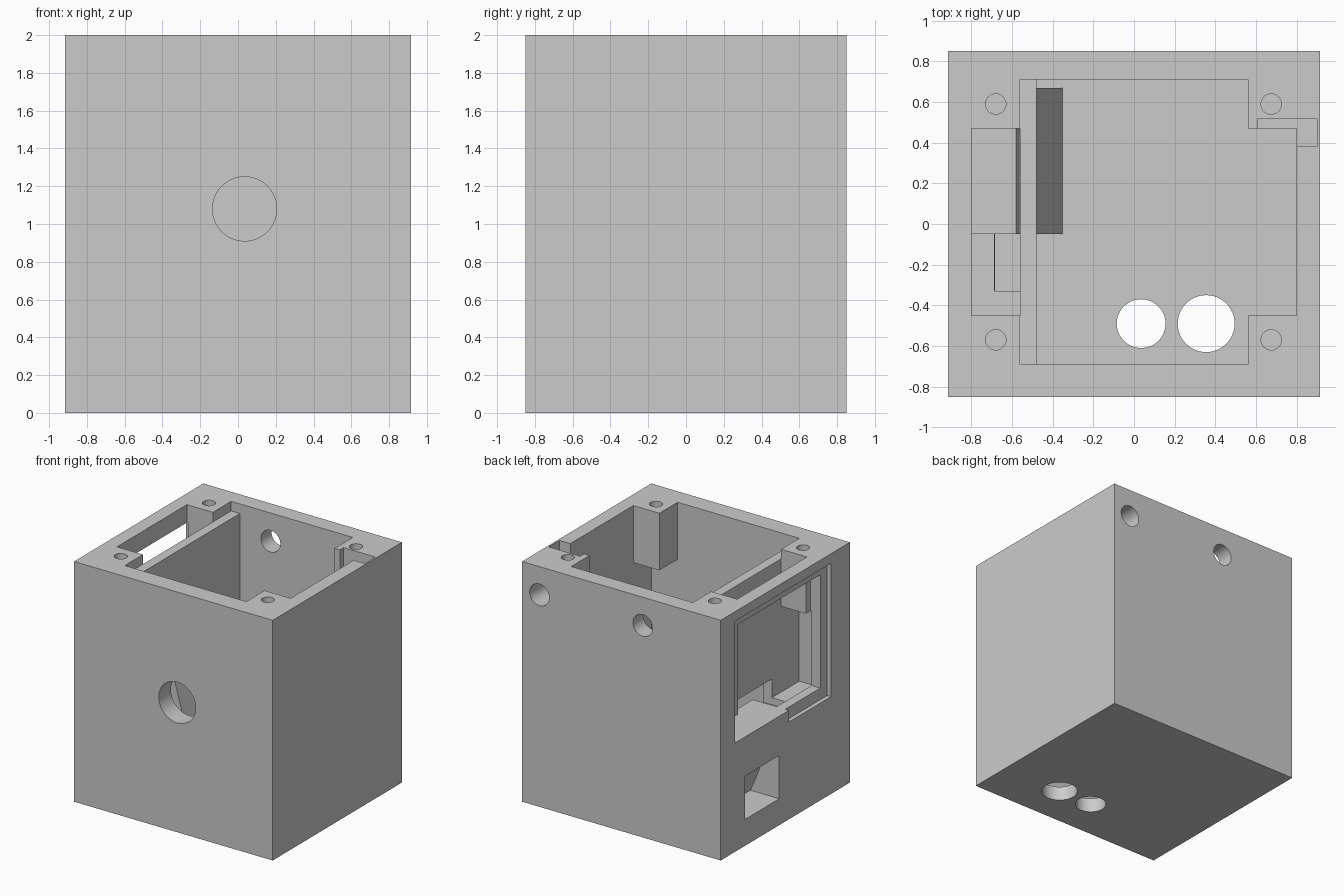
import bpy, bmesh
from mathutils import Matrix, Vector

cube = bpy.data.objects.get("Cube")
if cube:
    bpy.data.objects.remove(cube, do_unlink=True)

GREY = (0.6, 0.6, 0.6, 1.0)
grey = bpy.data.materials.new("light grey plastic")
grey.use_nodes = True
grey.diffuse_color = GREY
grey.node_tree.nodes["Principled BSDF"].inputs["Base Color"].default_value = GREY


def finish(name, bm):
    bmesh.ops.recalc_face_normals(bm, faces=bm.faces[:])
    mesh = bpy.data.meshes.new(name)
    bm.to_mesh(mesh)
    bm.free()
    mesh.materials.append(grey)
    obj = bpy.data.objects.new(name, mesh)
    bpy.context.collection.objects.link(obj)
    return obj


def box(name, x, y, z):
    bm = bmesh.new()
    spans = (x, y, z)
    size = [b - a for a, b in spans]
    mid = Vector([(a + b) / 2 for a, b in spans])
    bmesh.ops.create_cube(bm, size=1, matrix=Matrix.Translation(mid) @ Matrix.Diagonal((*size, 1)))
    return finish(name, bm)


def rod(name, start, end, radius):
    a, b = Vector(start), Vector(end)
    turn = (b - a).to_track_quat('Z', 'Y').to_matrix().to_4x4()
    bm = bmesh.new()
    bmesh.ops.create_cone(bm, cap_ends=True, segments=48, radius1=radius, radius2=radius,
                          depth=(b - a).length, matrix=Matrix.Translation((a + b) / 2) @ turn)
    return finish(name, bm)


def prism(name, profile, y):
    """Extrude an x-z profile along y."""
    bm = bmesh.new()
    face = bm.faces.new([bm.verts.new((px, y[0], pz)) for px, pz in profile])
    new = bmesh.ops.extrude_face_region(bm, geom=[face])["geom"]
    verts = [v for v in new if isinstance(v, bmesh.types.BMVert)]
    bmesh.ops.translate(bm, verts=verts, vec=(0, y[1] - y[0], 0))
    return finish(name, bm)


def cut(target, *cutters):
    for c in cutters:
        c.hide_render = True
        mod = target.modifiers.new("cut", 'BOOLEAN')
        mod.operation = 'DIFFERENCE'
        mod.solver = 'EXACT'
        mod.object = c
    bpy.context.view_layer.update()
    graph = bpy.context.evaluated_depsgraph_get()
    mesh = bpy.data.meshes.new_from_object(target.evaluated_get(graph))
    target.modifiers.clear()
    target.data = mesh
    for c in cutters:
        bpy.data.objects.remove(c, do_unlink=True)


def sensor_pocket():
    # blind pocket with a slanted end
    return prism("pocket_cutter", [(-1, .22), (-.65, .22), (-.80, .58), (-1, .58)], (.08, .53))


# Housing: hollow box whose four corner posts hang from the rim
housing = box("housing", (-.915, .915), (-.85, .85), (0, 2))
cut(housing, box("lower_cavity", (-.8, .8), (-.69, .71), (.12, 1.525)))
cut(housing, box("upper_cavity_long", (-.56, .56), (-.69, .71), (1.4, 2.1)))
cut(housing, box("upper_cavity_wide", (-.8, .8), (-.45, .47), (1.4, 2.1)))

# Side window: shallow frame recess, then the opening
cut(housing, box("recess_low", (-1, -.88), (-.6, -.05), (.81, 1.92)))
cut(housing, box("recess_high", (-1, -.88), (-.06, .66), (.907, 1.92)))
cut(housing, box("opening", (-1, -.79), (-.51, .57), (.907, 1.85)))
cut(housing, box("opening_sill", (-1, -.79), (-.05, .66), (.907, 1.1)))
cut(housing, sensor_pocket())

# Round openings in the front, back and floor
cut(housing, rod("front_hole", (.035, -1, 1.08), (.035, -.6, 1.08), .17))
cut(housing, rod("back_hole", (-.197, .6, 1.765), (-.197, 1, 1.765), .09))
cut(housing, box("jack_slot", (.61, .9), (.38, .52), (1.62, 2.1)))
cut(housing, rod("jack_hole", (.755, .45, 1.765), (.755, 1, 1.765), .09))
for x, r in ((.035, .12), (.355, .14)):
    cut(housing, rod("floor_hole", (x, -.49, -.1), (x, -.49, .3), r))

# Screw holes in the corner posts
for x in (-.68, .675):
    for y in (-.57, .59):
        cut(housing, rod("screw_hole", (x, y, 1.6), (x, y, 2.1), .05))

# Partition behind the window, with a cable notch
partition = box("partition", (-.56, -.48), (-.7, .72), (.75, 1.92))
cut(partition, box("notch", (-.6, -.4), (-.33, .67), (.7, .965)))

# Shelf under the window, with a cable opening
shelf = box("shelf", (-.81, -.56), (-.7, -.05), (.75, .81))
cut(shelf, prism("cable_cutter", [(-.69, .85), (-.5, .85), (-.5, .7), (-.68, .7)], (-.33, 0)))

# Sloped sensor block
block = prism("sensor_block", [(-.81, .11), (-.35, .11), (-.58, .907), (-.81, .907)], (-.05, .67))
cut(block, sensor_pocket())

# Smooth round walls, sharp edges elsewhere
for obj in (housing, partition, shelf, block):
    bpy.ops.object.select_all(action='DESELECT')
    obj.select_set(True)
    bpy.context.view_layer.objects.active = obj
    bpy.ops.object.shade_smooth_by_angle(angle=.5)
